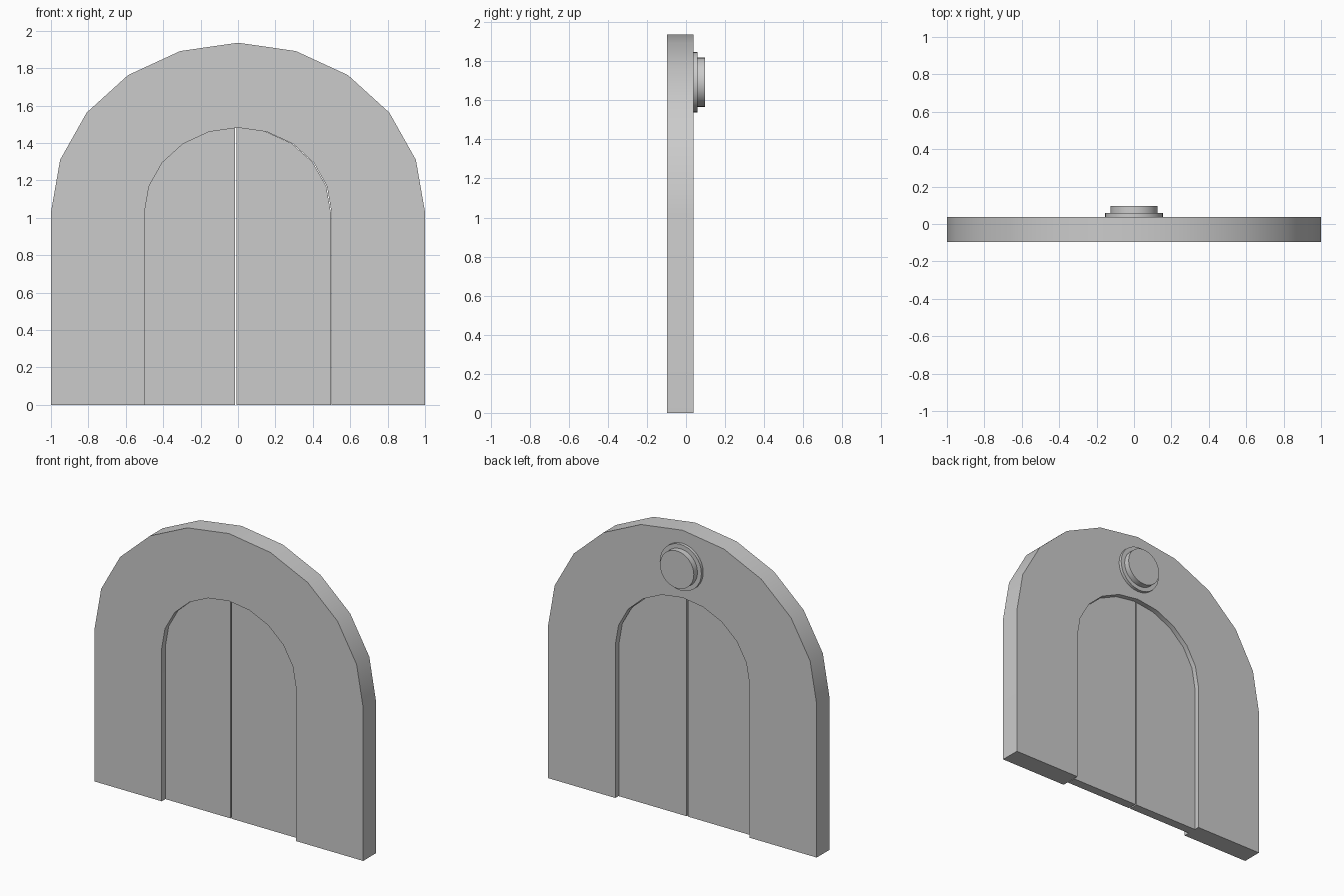
import bpy, bmesh, math

if "Cube" in bpy.data.objects:
    bpy.data.objects.remove(bpy.data.objects["Cube"])

SEGS = 10          # flat segments in each arch
SPRING = 1.03      # height where the arches start


def arch(rx, rz, cx=0.0):
    """Arch outline (x, z) from right foot over the top to left foot."""
    pts = [(cx + rx, 0.0)]
    for i in range(SEGS + 1):
        a = math.pi * i / SEGS
        pts.append((cx + rx * math.cos(a), SPRING + rz * math.sin(a)))
    return pts + [(cx - rx, 0.0)]


def slab(name, polygons, y0, y1):
    """Extrude flat (x, z) polygons from y0 to y1."""
    bm = bmesh.new()
    for poly in polygons:
        bm.faces.new([bm.verts.new((x, y0, z)) for x, z in poly])
    bmesh.ops.remove_doubles(bm, verts=bm.verts[:], dist=1e-5)
    out = bmesh.ops.extrude_face_region(bm, geom=bm.faces[:], use_keep_orig=True)
    moved = [v for v in out["geom"] if isinstance(v, bmesh.types.BMVert)]
    bmesh.ops.translate(bm, verts=moved, vec=(0, y1 - y0, 0))
    bmesh.ops.recalc_face_normals(bm, faces=bm.faces[:])
    mesh = bpy.data.meshes.new(name)
    bm.to_mesh(mesh)
    bm.free()
    obj = bpy.data.objects.new(name, mesh)
    bpy.context.collection.objects.link(obj)
    smooth(obj)
    return obj


def smooth(obj):
    bpy.ops.object.select_all(action='DESELECT')
    obj.select_set(True)
    bpy.context.view_layer.objects.active = obj
    bpy.ops.object.shade_smooth_by_angle(angle=math.radians(30))


def disc(name, radius, y0, y1):
    bpy.ops.mesh.primitive_cylinder_add(
        vertices=32, radius=radius, depth=y1 - y0,
        location=(0, (y0 + y1) / 2, 1.693), rotation=(math.pi / 2, 0, 0))
    obj = bpy.context.object
    obj.name = name
    smooth(obj)


# Arched wall around the doorway
outer, inner = arch(1.0, 0.906), arch(0.5, 0.452)
strips = [(outer[i], outer[i + 1], inner[i + 1], inner[i])
          for i in range(len(outer) - 1)]
slab("arch_wall", strips, -0.097, 0.038)

# Pair of recessed door leaves with a narrow gap between them
CX, GAP = -0.012, 0.005
door = arch(0.508, 0.455, CX)
half = len(door) // 2
top = door[half][1] if len(door) % 2 else SPRING + 0.455
right = door[:half] + [(CX + GAP, top), (CX + GAP, 0.0)]
left = [(2 * CX - x, z) for x, z in right]
slab("right_door", [right], -0.058, 0.004)
slab("left_door", [left], -0.058, 0.004)

# Round lamp on the back, above the doorway
disc("lamp_base", 0.155, 0.038, 0.058)
disc("lamp_cap", 0.126, 0.058, 0.097)
